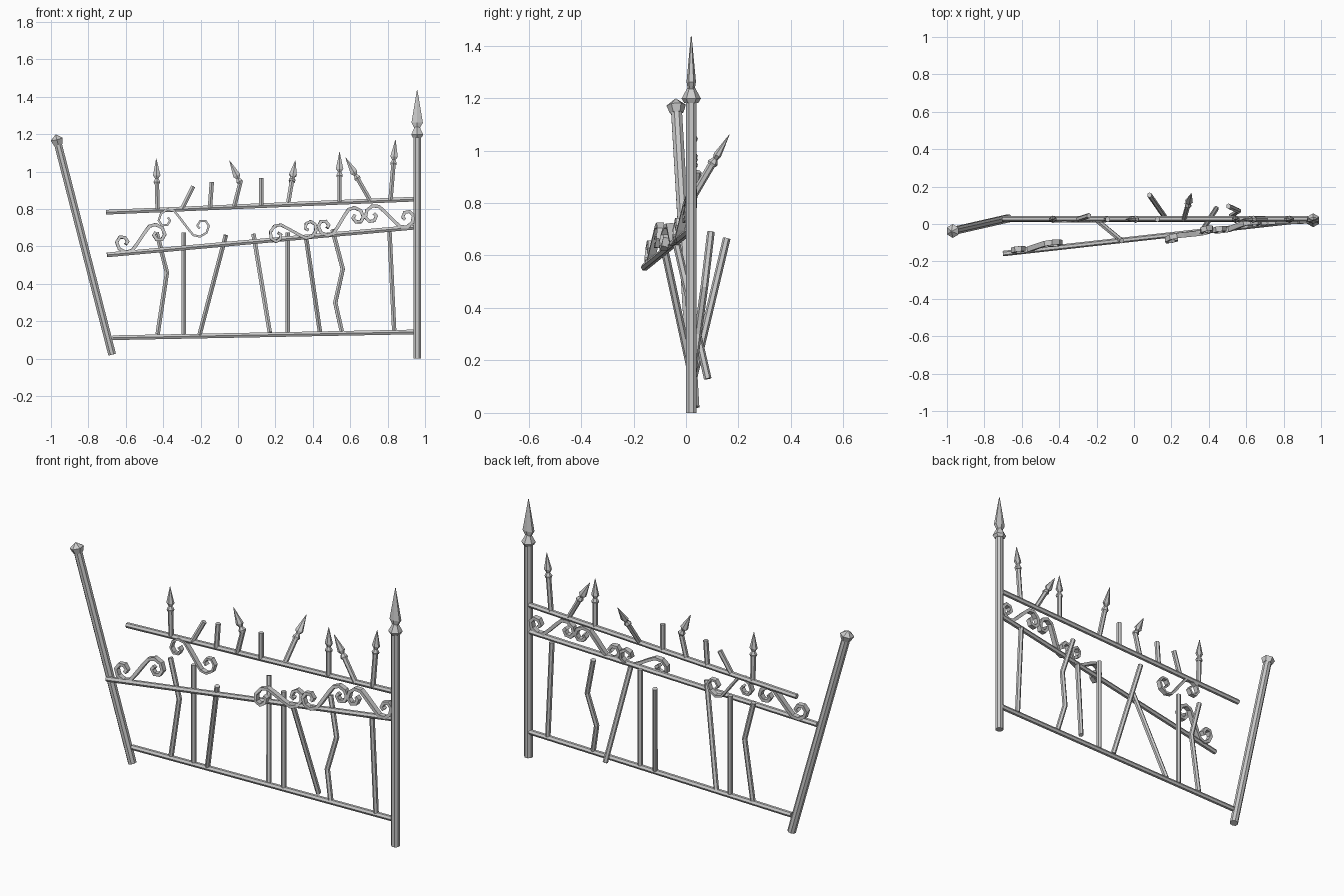
import bpy, bmesh, math
from mathutils import Vector

if "Cube" in bpy.data.objects:
    bpy.data.objects.remove(bpy.data.objects["Cube"])

Y = Vector((0, 1, 0))


def ngon(n, ra, rb=None):
    rb = rb or ra
    return [(ra * math.cos(2 * math.pi * (i + .5) / n), rb * math.sin(2 * math.pi * (i + .5) / n))
            for i in range(n)]


def sweep(name, pts, profile, scales=None):
    """Sweep a flat-faced profile along points; scales = (sx, sy) per ring."""
    pts = [Vector(p) for p in pts]
    bm = bmesh.new()
    rings = []
    for i, p in enumerate(pts):
        t = Vector()
        if i > 0:
            t += (p - pts[i - 1]).normalized()
        if i < len(pts) - 1:
            t += (pts[i + 1] - p).normalized()
        a = Y.cross(t).normalized()
        b = t.cross(a).normalized()
        sx, sy = scales[i] if scales else (1, 1)
        rings.append([bm.verts.new(p + a * u * sx + b * v * sy) for u, v in profile])
    n = len(profile)
    for r, s in zip(rings, rings[1:]):
        for j in range(n):
            bm.faces.new((r[j], r[(j + 1) % n], s[(j + 1) % n], s[j]))
    bm.faces.new(rings[0])
    bm.faces.new(rings[-1])
    bmesh.ops.recalc_face_normals(bm, faces=bm.faces)
    me = bpy.data.meshes.new(name)
    bm.to_mesh(me)
    bm.free()
    ob = bpy.data.objects.new(name, me)
    bpy.context.collection.objects.link(ob)
    return ob


def turned(name, base, axis, rings, n):
    """Stack of rings (height, sx, sy) along an axis."""
    base, axis = Vector(base), Vector(axis).normalized()
    return sweep(name, [base + axis * h for h, _, _ in rings], ngon(n, 1),
                 [(sx, sy) for _, sx, sy in rings])


BAR = ngon(6, .0135, .0145)
RAIL = ngon(6, .0145)
POST = ngon(8, .0225)

# Posts
sweep("right_post", [(.958, .02, 0), (.958, .02, 1.2)], POST)
low, high = Vector((-.673, .03, .022)), Vector((-.967, -.037, 1.165))
sweep("left_post", [low, high], POST)

# Post tops: spearhead on the right, blunt cap on the left
turned("right_post_collar", (.958, .02, 1.182), (0, 0, 1),
       [(0, .027, .027), (.016, .037, .037), (.058, .015, .014)], 6)
turned("right_post_spearhead", (.958, .02, 1.232), (0, 0, 1),
       [(0, .017, .013), (.03, .035, .018), (.205, .0015, .0015)], 6)
turned("left_post_cap", high, high - low,
       [(-.022, .026, .026), (.008, .037, .037), (.033, .003, .003)], 6)

# Rails
sweep("bottom_rail", [(-.67, .025, .112), (.95, .025, .143)], RAIL)
sweep("middle_rail", [(-.70, -.158, .555), (.945, .025, .703)], RAIL)
sweep("top_rail", [(-.705, .028, .783), (.945, .028, .853)], RAIL)

# Lower bars, several bent or knocked out of line
lower = [
    [(-.43, .025, .13), (-.38, .025, .46), (-.435, .025, .675)],
    [(-.29, .025, .13), (-.29, .025, .675)],
    [(-.205, .025, .13), (-.065, -.09, .66)],
    [(.17, .03, .14), (.083, .155, .665)],
    [(.265, .025, .14), (.265, .025, .675)],
    [(.44, .083, .13), (.365, -.035, .64)],
    [(.555, .025, .145), (.52, .045, .30), (.56, .07, .48), (.505, .095, .69)],
    [(.835, .025, .15), (.81, .025, .68)],
]
for i, p in enumerate(lower):
    sweep(f"lower_bar_{i + 1}", p, BAR)

# Broken stubs above the top rail
stubs = [[(-.30, .025, .80), (-.24, .045, .92)],
         [(-.15, .025, .805), (-.14, .025, .945)],
         [(.125, .025, .82), (.125, .025, .965)]]
for i, p in enumerate(stubs):
    sweep(f"broken_stub_{i + 1}", p, BAR)

# Spiked bars above the top rail; the last point is the tip
HEAD = .135
spikes = [
    [(-.43, .025, .80), (-.437, .025, 1.07)],
    [(-.02, .025, .815), (.012, .025, .94), (-.046, .025, 1.06)],
    [(.268, .03, .83), (.307, .165, 1.06)],
    [(.543, .025, .84), (.543, .025, 1.105)],
    [(.71, .025, .84), (.575, .025, 1.075)],
    [(.815, .025, .845), (.842, .025, 1.17)],
]
for i, p in enumerate(spikes):
    p = [Vector(q) for q in p]
    d = (p[-1] - p[-2]).normalized()
    base = p[-1] - d * HEAD
    sweep(f"spike_bar_{i + 1}", p[:-1] + [base + d * .01], BAR)
    turned(f"spike_head_{i + 1}", base, d,
           [(0, .017, .017), (.01, .02, .02), (.028, .01, .01),
            (.045, .023, .015), (HEAD, .001, .001)], 6)

# Scrollwork: one S-shaped ribbon, placed upright or flipped
half = [(.2, .2), (.42, .4), (.68, .42), (.9, .24), (.95, -.03), (.8, -.2),
        (.6, -.16), (.52, .02), (.62, .12)]
s_curve = [(-u, -v) for u, v in reversed(half)] + half
# x, y, z, half length, tilt in degrees, flip, y slope, ribbon half thickness
scrolls = [
    (-.52, -.12, .643, .137, 11, 1, .14, .009),
    (-.29, .022, .725, .142, -8, -1, 0, .006),
    (.295, -.055, .68, .13, 16, -1, .22, .008),
    (.55, -.012, .733, .13, 14, 1, .15, .009),
    (.81, .013, .76, .135, 0, -1, .06, .009),
]
for i, (x, y, z, r, tilt, flip, slope, w) in enumerate(scrolls):
    c, s = math.cos(math.radians(tilt)), math.sin(math.radians(tilt))
    pts = []
    for u, v in s_curve:
        v *= flip
        dx, dz = r * (u * c - v * s), r * (u * s + v * c)
        pts.append((x + dx, y + slope * (dx + dz), z + dz))
    sweep(f"scroll_{i + 1}", pts, [(-w, -.014), (w, -.014), (w, .014), (-w, .014)])
